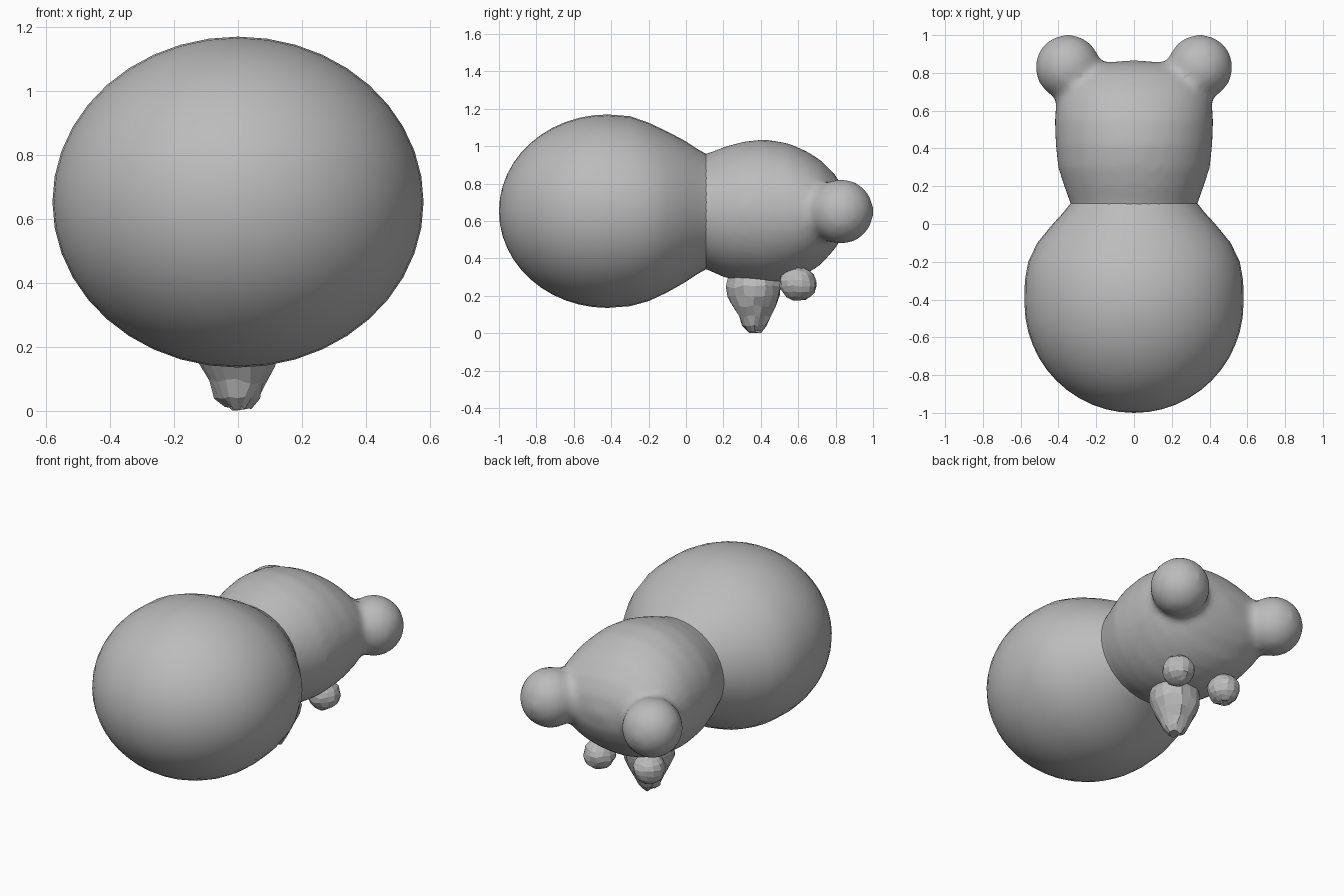
import bpy, bmesh, math, random
from mathutils import Vector

if "Cube" in bpy.data.objects:
    bpy.data.objects.remove(bpy.data.objects["Cube"])

random.seed(3)
grey = bpy.data.materials.new("plain_grey")
grey.diffuse_color = (0.5, 0.5, 0.5, 1)
grey.use_nodes = True
grey.node_tree.nodes["Principled BSDF"].inputs["Base Color"].default_value = grey.diffuse_color


def finish(bm, name, smooth=True):
    bmesh.ops.recalc_face_normals(bm, faces=bm.faces)
    for f in bm.faces:
        f.smooth = smooth
    me = bpy.data.meshes.new(name)
    bm.to_mesh(me)
    bm.free()
    me.materials.append(grey)
    ob = bpy.data.objects.new(name, me)
    bpy.context.collection.objects.link(ob)
    return ob


def loft_y(bm, stations, n=40, cap=False):
    """Elliptical rings along y: (y, half width, centre z, half height)."""
    rings = []
    for y, rx, cz, rz in stations:
        if rx == 0:
            rings.append([bm.verts.new((0, y, cz))])
        else:
            rings.append([bm.verts.new((rx * math.cos(2 * math.pi * i / n), y,
                                        cz + rz * math.sin(2 * math.pi * i / n)))
                          for i in range(n)])
    for a, b in zip(rings, rings[1:]):
        for i in range(n):
            j = (i + 1) % n
            if len(a) == 1:
                bm.faces.new((a[0], b[i], b[j]))
            elif len(b) == 1:
                bm.faces.new((a[i], a[j], b[0]))
            else:
                bm.faces.new((a[i], a[j], b[j], b[i]))
    if cap:
        bm.faces.new(rings[0])


def ball(bm, centre, radii, u=24, v=14):
    vs = bmesh.ops.create_uvsphere(bm, u_segments=u, v_segments=v, radius=1)["verts"]
    for p in vs:
        p.co = Vector(c + r * k for c, r, k in zip(centre, radii, p.co))
    return vs


def roughen(bm, amount):
    for p in bm.verts:
        p.co += Vector(random.uniform(-amount, amount) for _ in range(3))


# Body: round lower half, tapering to the neck
bm = bmesh.new()
st = []
for k in range(13):
    t = math.pi / 2 * k / 12
    s = math.sin(t)
    st.append((-0.42 - 0.58 * math.cos(t), 0.58 * s, 0.652, 0.517 * s))
st += [(-0.3, .578, .652, .508), (-0.2, .56, .648, .477), (-0.1, .512, .648, .43),
       (0.0, .43, .65, .375), (0.06, .375, .65, .335), (0.11, .335, .65, .307)]
loft_y(bm, st)
finish(bm, "body")

# Head with two ears, fused and softened where they meet
bm = bmesh.new()
loft_y(bm, [(0.0, .32, .65, .29), (0.1, .333, .65, .305), (0.2, .37, .647, .347),
            (0.3, .402, .65, .373), (0.42, .415, .65, .387), (0.55, .42, .648, .367),
            (0.65, .412, .645, .325), (0.72, .39, .645, .28), (0.8, .335, .65, .195),
            (0.845, .24, .65, .115), (0.87, 0, .65, 0)], cap=True)
for s in (-1, 1):
    ball(bm, (s * 0.35, 0.83, 0.65), (0.173, 0.173, 0.173))
rough_head = finish(bm, "head_blank")
fuse = rough_head.modifiers.new("fuse", 'REMESH')
fuse.mode = 'VOXEL'
fuse.voxel_size = 0.025
soft = rough_head.modifiers.new("soften", 'SMOOTH')
soft.factor = 0.5
soft.iterations = 5
dg = bpy.context.evaluated_depsgraph_get()
bm = bmesh.new()
bm.from_mesh(rough_head.evaluated_get(dg).to_mesh())
bpy.data.objects.remove(rough_head)
# Open the head at the neck
bmesh.ops.bisect_plane(bm, geom=bm.verts[:] + bm.edges[:] + bm.faces[:],
                       plane_co=(0, 0.1, 0), plane_no=(0, -1, 0), clear_outer=True)
finish(bm, "head_and_ears")

# Nose: rough blunt cone hanging under the head
bm = bmesh.new()
n = 16
rings = [[bm.verts.new((r * math.cos(2 * math.pi * i / n),
                        0.365 + r * math.sin(2 * math.pi * i / n), z)) for i in range(n)]
         for z, r in ((.30, .135), (.25, .145), (.2, .14), (.15, .118),
                      (.1, .088), (.05, .068), (.02, .035))]
for a, b in zip(rings, rings[1:]):
    for i in range(n):
        bm.faces.new((a[i], a[(i + 1) % n], b[(i + 1) % n], b[i]))
bm.faces.new(rings[-1])
roughen(bm, 0.008)
lowest = min(p.co.z for p in bm.verts)
for p in bm.verts:
    p.co.z -= lowest * (0.3 - p.co.z) / 0.3
finish(bm, "nose", smooth=False)

# Eyes: small rough balls
for s, name in ((-1, "left_eye"), (1, "right_eye")):
    bm = bmesh.new()
    ball(bm, (s * 0.17, 0.6, 0.265), (0.09, 0.1, 0.09), 14, 9)
    roughen(bm, 0.005)
    finish(bm, name, smooth=False)
